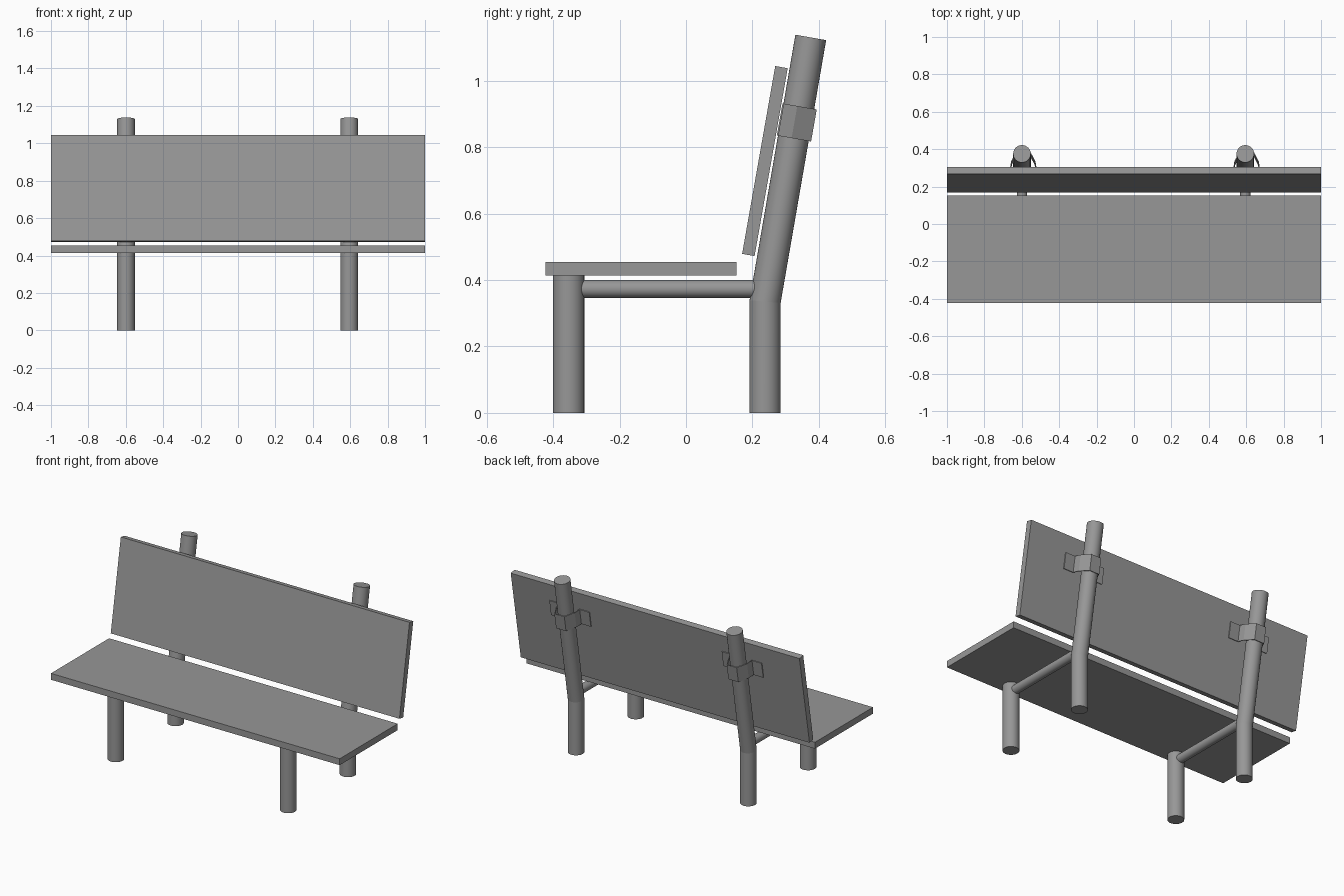
import bpy, bmesh, math
from mathutils import Matrix, Vector

if "Cube" in bpy.data.objects:
    bpy.data.objects.remove(bpy.data.objects["Cube"])

TILT = math.radians(10)

# Dark grey finish shared by every part
grey = bpy.data.materials.new("dark_grey")
grey.diffuse_color = (0.31, 0.31, 0.31, 1)
grey.use_nodes = True
grey.node_tree.nodes["Principled BSDF"].inputs["Base Color"].default_value = grey.diffuse_color


def finish(name, bm):
    bmesh.ops.recalc_face_normals(bm, faces=bm.faces)
    me = bpy.data.meshes.new(name)
    bm.to_mesh(me)
    bm.free()
    me.materials.append(grey)
    ob = bpy.data.objects.new(name, me)
    bpy.context.collection.objects.link(ob)
    return ob


def box(name, size, loc, tilt=0.0):
    bm = bmesh.new()
    bmesh.ops.create_cube(bm, size=1)
    bmesh.ops.scale(bm, vec=size, verts=bm.verts)
    ob = finish(name, bm)
    ob.location = loc
    ob.rotation_euler.x = -tilt
    return ob


def tube(name, x, r, stations, n=32):
    """Round bar in the plane x; stations are (y, z, lean from vertical)."""
    bm = bmesh.new()
    rings = []
    for y, z, lean in stations:
        side = Vector((0, math.cos(lean), -math.sin(lean)))
        ring = []
        for i in range(n):
            a = math.tau * i / n
            ring.append(bm.verts.new(Vector((x + r * math.cos(a), y, z)) + side * r * math.sin(a)))
        rings.append(ring)
    for a, b in zip(rings, rings[1:]):
        for i in range(n):
            j = (i + 1) % n
            bm.faces.new((a[i], a[j], b[j], b[i])).smooth = True
    bm.faces.new(rings[0])
    bm.faces.new(rings[-1])
    for ring in rings:
        for i in range(n):
            bm.edges.get((ring[i], ring[(i + 1) % n])).smooth = False
    return finish(name, bm)


def clamp(name, x):
    """Folded metal strap around the post, with two flanges on the backrest."""
    half = [(0.138, 0.005), (0.07, 0.005), (0.063, 0.047), (0.033, 0.105)]
    outline = [(-px, py) for px, py in half] + half[::-1]
    bm = bmesh.new()
    low = [bm.verts.new((px, py, -0.049)) for px, py in outline]
    high = [bm.verts.new((px, py, 0.049)) for px, py in outline]
    for i in range(len(outline) - 1):
        bm.faces.new((low[i], low[i + 1], high[i + 1], high[i]))
    ob = finish(name, bm)
    mod = ob.modifiers.new("thickness", 'SOLIDIFY')
    mod.thickness = 0.005
    mod.offset = 0
    ob.rotation_euler.x = -TILT
    # placed on the rear face of the backrest
    off = Matrix.Rotation(-TILT, 3, 'X') @ Vector((0, 0.0195, 0.131))
    ob.location = Vector((x, 0.2375, 0.758)) + off
    return ob


# Seat and leaning backrest planks
box("seat", (2, 0.575, 0.04), (0, -0.135, 0.434))
box("backrest", (2, 0.038, 0.574), (0, 0.2375, 0.758), TILT)

# Two identical side frames
for label, x in (("left", -0.599), ("right", 0.595)):
    tube(label + "_front_leg", x, 0.047, [(-0.353, 0, 0), (-0.353, 0.416, 0)])
    tube(label + "_back_post", x, 0.047,
         [(0.238, 0, 0), (0.238, 0.335, TILT / 2), (0.3755, 1.13, TILT)])
    tube(label + "_side_rail", x, 0.027,
         [(-0.33, 0.373, math.pi / 2), (0.22, 0.373, math.pi / 2)], 24)
    clamp(label + "_clamp", x + 0.007)
